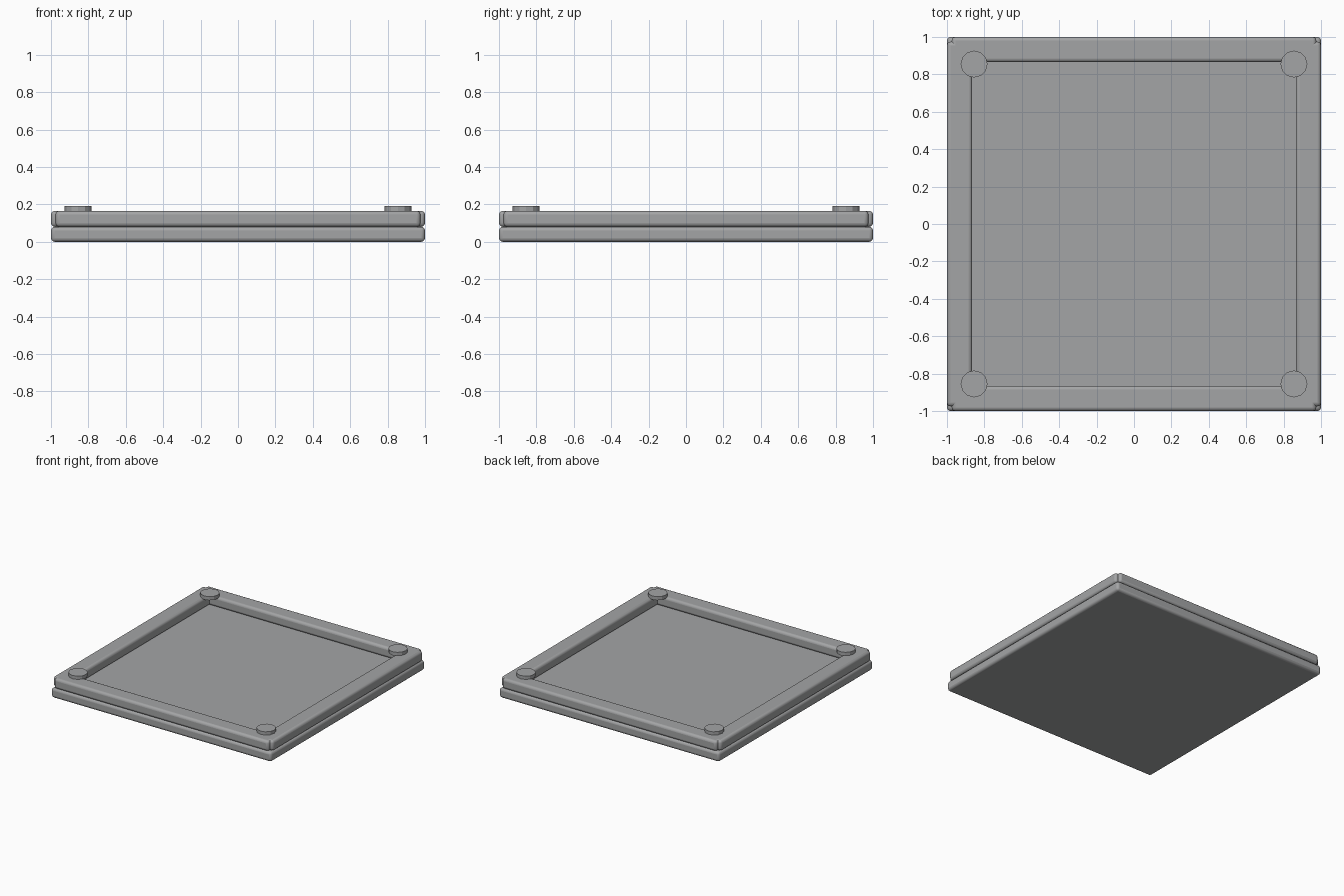
import bpy

if "Cube" in bpy.data.objects:
    bpy.data.objects.remove(bpy.data.objects["Cube"])

# Dark grey finish shared by all parts
grey = bpy.data.materials.new("dark_grey")
grey.diffuse_color = (0.37, 0.375, 0.38, 1)
grey.use_nodes = True
grey.node_tree.nodes["Principled BSDF"].inputs["Base Color"].default_value = grey.diffuse_color


def finish(obj, name, bevel=0.0):
    obj.name = name
    obj.data.materials.append(grey)
    if bevel:
        mod = obj.modifiers.new("rounded_edges", 'BEVEL')
        mod.width = bevel
        mod.segments = 3
        bpy.ops.object.shade_smooth_by_angle()


def box(name, center, size, bevel):
    bpy.ops.mesh.primitive_cube_add(size=1, location=center)
    obj = bpy.context.object
    obj.scale = size
    bpy.ops.object.transform_apply(location=False, rotation=False, scale=True)
    finish(obj, name, bevel)


# Square base slab, also the floor of the recess
box("base_slab", (0, 0, 0.04), (2, 2, 0.08), 0.02)

# Four raised rails, overlapping at the corners with slightly set-back ends
W, L, H = 0.135, 1.95, 0.085
offset = 1 - W / 2
for s, side in ((-1, "left"), (1, "right")):
    box(side + "_rail", (s * offset, 0, 0.08 + H / 2), (W, L, H), 0.02)
for s, side in ((-1, "front"), (1, "back")):
    box(side + "_rail", (0, s * offset, 0.08 + H / 2), (L, W, H), 0.02)

# Low faceted stud on each corner
for sx, nx in ((-1, "left"), (1, "right")):
    for sy, ny in ((-1, "front"), (1, "back")):
        bpy.ops.mesh.primitive_cylinder_add(
            vertices=12, radius=0.072, depth=0.03,
            location=(sx * 0.855, sy * 0.855, 0.177))
        finish(bpy.context.object, f"{ny}_{nx}_stud")
